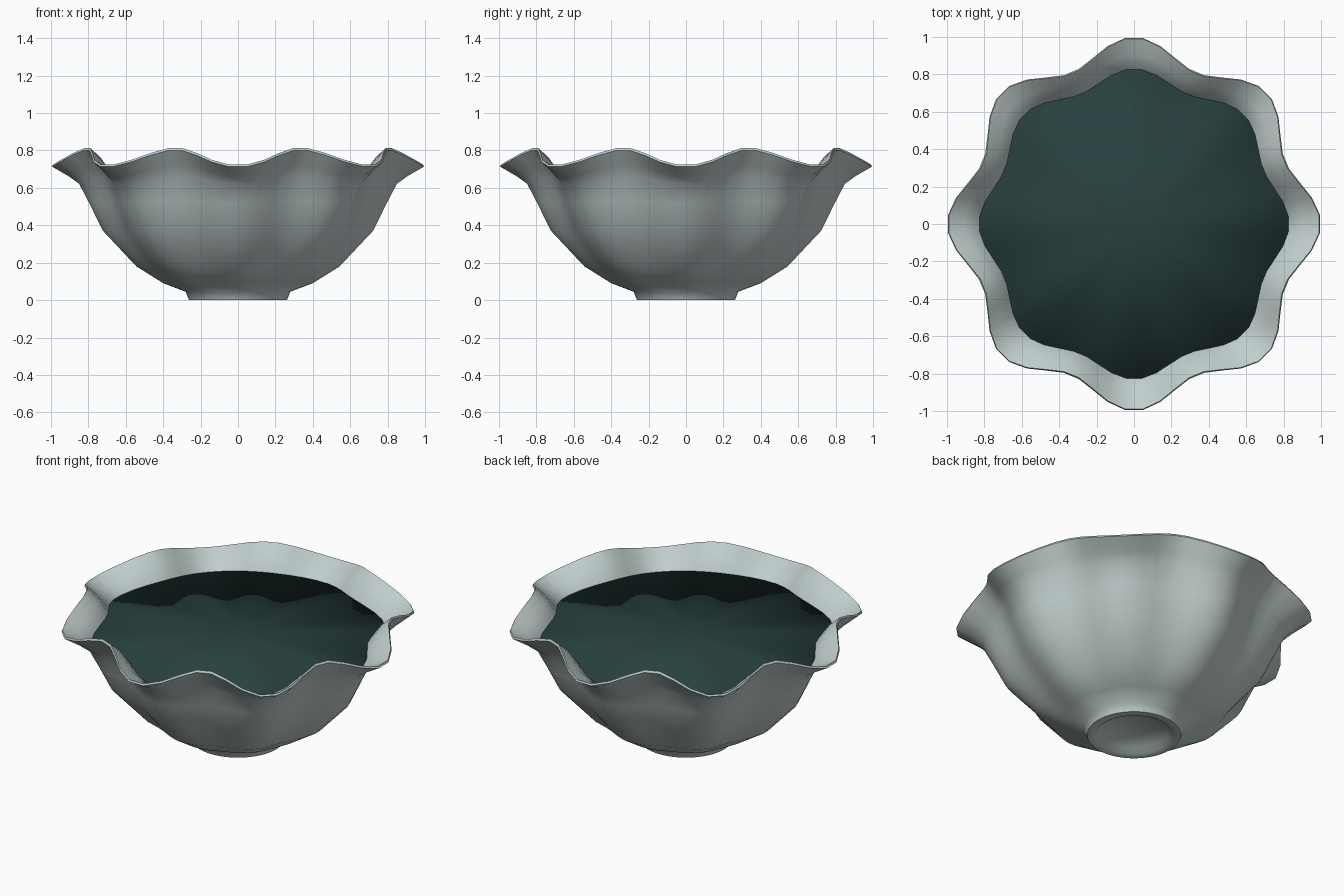
import bpy, bmesh
from math import sin, cos, pi

if "Cube" in bpy.data.objects:
    bpy.data.objects.remove(bpy.data.objects["Cube"], do_unlink=True)

SEGMENTS = 64
LOBES = 8


def material(name, rgb):
    mat = bpy.data.materials.new(name)
    mat.use_nodes = True
    color = (*rgb, 1.0)
    mat.diffuse_color = color
    mat.node_tree.nodes["Principled BSDF"].inputs["Base Color"].default_value = color
    return mat


def fluted_lathe(name, profile, mat):
    """Spin a profile of (lobe radius, lobe z, valley radius, valley z)."""
    bm = bmesh.new()
    rings = []
    for lobe_r, lobe_z, valley_r, valley_z in profile:
        ring = []
        for j in range(SEGMENTS):
            angle = 2 * pi * (j + 0.5) / SEGMENTS
            t = 0.5 + 0.5 * cos(LOBES * angle)
            r = valley_r + (lobe_r - valley_r) * t
            z = valley_z + (lobe_z - valley_z) * t
            ring.append(bm.verts.new((r * cos(angle), r * sin(angle), z)))
        rings.append(ring)
    for low, high in zip(rings, rings[1:]):
        for j in range(SEGMENTS):
            k = (j + 1) % SEGMENTS
            bm.faces.new((low[j], low[k], high[k], high[j]))
    # Collapse the rings of zero radius into poles
    bmesh.ops.remove_doubles(bm, verts=bm.verts, dist=0.0005)
    mesh = bpy.data.meshes.new(name)
    bm.to_mesh(mesh)
    bm.free()
    mesh.materials.append(mat)
    obj = bpy.data.objects.new(name, mesh)
    bpy.context.collection.objects.link(obj)
    bpy.ops.object.select_all(action="DESELECT")
    obj.select_set(True)
    bpy.context.view_layer.objects.active = obj
    return obj


glaze = material("pale grey green glaze", (0.53, 0.62, 0.61))
dark = material("dark teal", (0.021, 0.052, 0.049))

# Bowl: recessed foot, fluted wall, ruffled lip and inner rim
inner_edge = (0.83, 0.645, 0.75, 0.68)
fluted_lathe("bowl", [
    (0.0, 0.035, 0.0, 0.035),
    (0.19, 0.03, 0.19, 0.03),
    (0.215, 0.0, 0.215, 0.0),
    (0.262, 0.0, 0.262, 0.0),
    (0.28, 0.045, 0.28, 0.045),
    (0.40, 0.09, 0.385, 0.09),
    (0.545, 0.18, 0.51, 0.18),
    (0.725, 0.37, 0.66, 0.37),
    (0.80, 0.52, 0.73, 0.53),
    (0.853, 0.62, 0.775, 0.66),
    (0.91, 0.66, 0.82, 0.725),
    (1.0, 0.71, 0.875, 0.803),
    (0.995, 0.721, 0.868, 0.816),
    (0.91, 0.685, 0.81, 0.765),
    inner_edge,
    (0.80, 0.59, 0.72, 0.61),
], glaze)
bpy.ops.object.shade_smooth_by_angle(angle=0.9)

# Filling: flat top fanned from the middle, with a short hidden skirt
lobe_r, lobe_z, valley_r, valley_z = inner_edge
fluted_lathe("filling", [
    (lobe_r, lobe_z - 0.02, valley_r, valley_z - 0.02),
    inner_edge,
    (0.0, 0.66, 0.0, 0.66),
], dark)
bpy.ops.object.shade_smooth()
